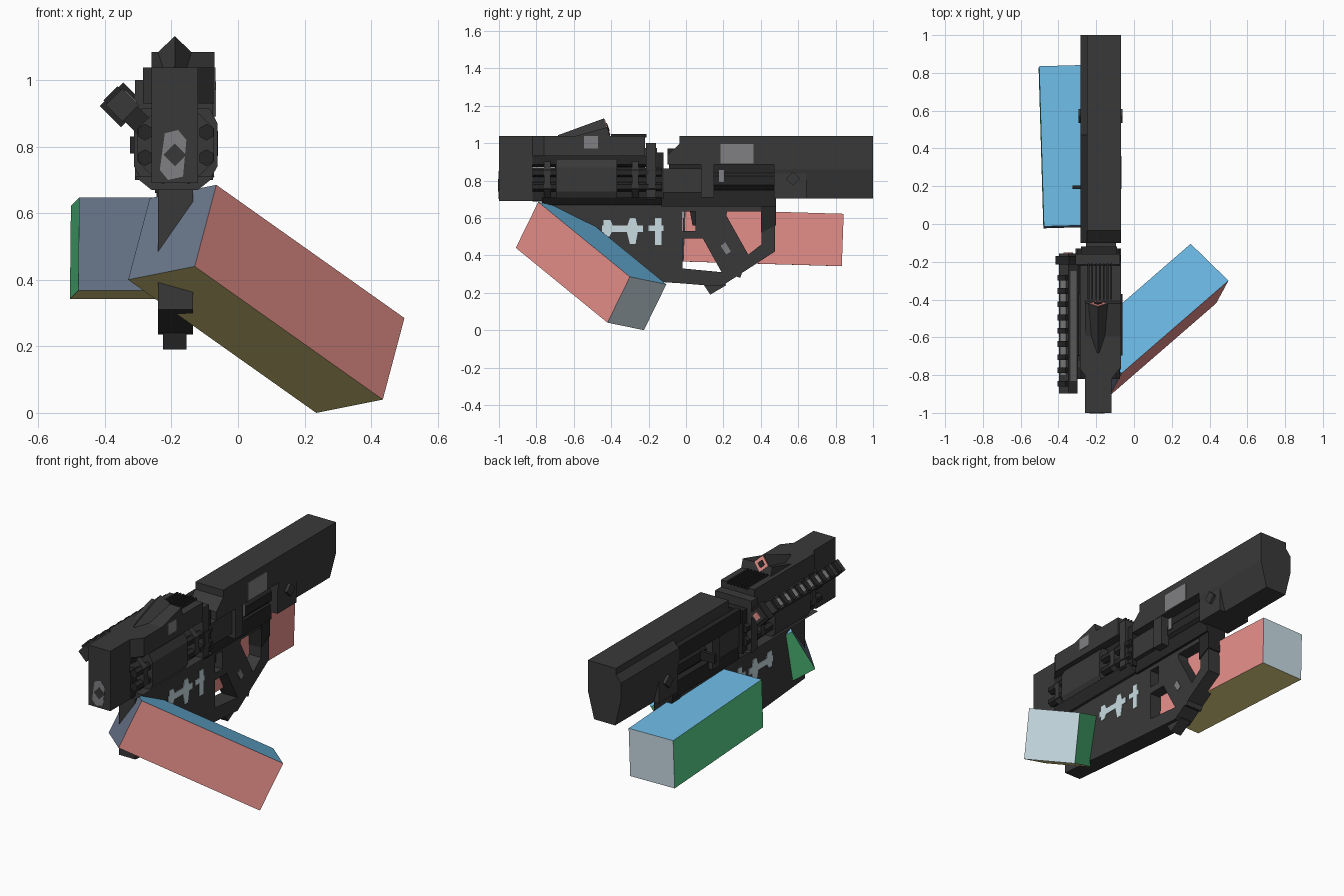
import bpy, bmesh, math
from mathutils import Vector, Matrix

if "Cube" in bpy.data.objects:
    bpy.data.objects.remove(bpy.data.objects["Cube"])

def lin(c):
    c /= 255
    return c / 12.92 if c <= 0.04045 else ((c + 0.055) / 1.055) ** 2.4

def material(name, r, g, b):
    m = bpy.data.materials.new(name)
    m.use_nodes = True
    col = (lin(r), lin(g), lin(b), 1)
    m.diffuse_color = col
    bsdf = next(n for n in m.node_tree.nodes if n.type == 'BSDF_PRINCIPLED')
    bsdf.inputs["Base Color"].default_value = col
    return m

CHAR = material("charcoal", 57, 57, 57)
DARK = material("black metal", 38, 38, 38)
GREY = material("worn grey", 128, 128, 130)
PALE = material("pale paint", 200, 220, 226)
RED = material("salmon red", 232, 145, 140)
BLUE = material("sky blue", 112, 192, 236)
GREEN = material("green", 88, 210, 138)
YELLOW = material("yellow", 240, 226, 140)
STEEL = material("steel blue", 106, 119, 140)
ICE = material("ice grey", 205, 224, 232)

def finish(name, bm, *mats):
    bmesh.ops.recalc_face_normals(bm, faces=bm.faces)
    me = bpy.data.meshes.new(name)
    bm.to_mesh(me)
    bm.free()
    for m in mats:
        me.materials.append(m)
    ob = bpy.data.objects.new(name, me)
    bpy.context.collection.objects.link(ob)
    return ob

def extrude(name, pts, a, b, mat, axis='X'):
    """Profile in (y,z) extruded along X, or in (x,z) extruded along Y."""
    bm = bmesh.new()
    def at(p, d):
        return (d, p[0], p[1]) if axis == 'X' else (p[0], d, p[1])
    lo = [bm.verts.new(at(p, a)) for p in pts]
    hi = [bm.verts.new(at(p, b)) for p in pts]
    bm.faces.new(lo)
    bm.faces.new(hi)
    n = len(pts)
    for i in range(n):
        j = (i + 1) % n
        bm.faces.new((lo[i], lo[j], hi[j], hi[i]))
    return finish(name, bm, mat)

def box(name, x0, x1, y0, y1, z0, z1, mat=CHAR):
    return extrude(name, [(y0, z0), (y1, z0), (y1, z1), (y0, z1)], x0, x1, mat)

def rod(name, x, z, r, y0, y1, mat, sides=8, turn=0.5):
    pts = [(x + r * math.cos((i + turn) * math.tau / sides),
            z + r * math.sin((i + turn) * math.tau / sides)) for i in range(sides)]
    return extrude(name, pts, y0, y1, mat, 'Y')

# Two long blocks: each side has its own colour
def colour_block(name, corner, length, depth, width):
    p, l, d, w = map(Vector, (corner, length, depth, width))
    bm = bmesh.new()
    v = {(i, j, k): bm.verts.new(p + i * l + j * d + k * w)
         for i in (0, 1) for j in (0, 1) for k in (0, 1)}
    ring = ((0, 0), (1, 0), (1, 1), (0, 1))
    for axis in range(3):
        for s in (0, 1):
            f = bm.faces.new([v[c[:axis] + (s,) + c[axis:]] for c in ring])
            f.material_index = axis * 2 + s
    finish(name, bm, STEEL, ICE, BLUE, YELLOW, RED, GREEN)

colour_block("front_block", (-.065, -.79, .685), (.565, .49, -.40),
             (-.065, -.12, -.245), (-.20, .195, -.04))
colour_block("rear_block", (-.197, -.005, .647), (-.025, .848, -.025),
             (-.003, -.01, -.28), (-.28, -.008, 0))

# Muzzle housing
box("muzzle", -.26, -.12, -1, -.82, .69, 1.037)
extrude("muzzle_worn_patch", [(-.235, .73), (-.21, .70), (-.165, .71), (-.155, .82),
        (-.18, .85), (-.22, .84)], -1.002, -.99, GREY, 'Y')
rod("muzzle_bore", -.19, .775, .034, -1.004, -.99, CHAR, 4, 0)

# Top cover, widening behind the muzzle
bm = bmesh.new()
outline = [(-.26, -.82), (-.26, -.80), (-.285, -.77), (-.285, -.22), (-.07, -.22),
           (-.07, -.76), (-.12, -.82)]
base = bm.faces.new([bm.verts.new((x, y, .93)) for x, y in outline])
ext = bmesh.ops.extrude_face_region(bm, geom=[base])
bmesh.ops.translate(bm, vec=(0, 0, .107),
                    verts=[g for g in ext["geom"] if isinstance(g, bmesh.types.BMVert)])
finish("top_cover", bm, CHAR)
box("cover_underside", -.25, -.12, -.82, -.2, .89, .93, DARK)
box("front_core", -.25, -.12, -.82, -.12, .69, .845, DARK)
extrude("front_keel", [(-.31, .71), (-.26, .67), (-.12, .67), (-.07, .71)],
        -.77, -.13, CHAR, 'Y')
box("cover_worn_patch", -.071, -.067, -.545, -.47, .97, 1.037, GREY)

# Drum with bundled rods and collars
cx, cz = -.187, .805
drum = [(-.29, .70), (-.085, .70), (-.062, .74), (-.062, .87), (-.085, .915),
        (-.29, .915), (-.312, .87), (-.312, .74)]
extrude("drum", drum, -.695, -.37, CHAR, 'Y')
for i in range(8):
    a = (i + .5) * math.tau / 8
    rod(f"drum_rod_{i + 1}", cx + .1 * math.cos(a), cz + .1 * math.sin(a), .025,
        -.82, -.13, DARK, 6)
for i, y in enumerate((-.76, -.29, -.2)):
    rod(f"drum_collar_{i + 1}", cx, cz, .125, y, y + .035, CHAR)

# Raised sight: ramp, cooling fins and pitched diamond tube
extrude("sight_ramp", [(-.62, 1.03), (-.42, 1.085), (-.405, 1.03)], -.26, -.07, CHAR)
sight = rod("sight_tube", 0, 0, .05, -.13, .13, CHAR, 4, 0)
rim = rod("sight_rim", 0, 0, .045, .13, .134, RED, 4, 0)
bore = rod("sight_bore", 0, 0, .022, .134, .138, DARK, 4, 0)
for o in (sight, rim, bore):
    o.matrix_world = Matrix.Translation((-.19, -.545, 1.04)) @ Matrix.Rotation(.35, 4, 'X')
for i in range(7):
    x = -.245 + i * .02
    box(f"cooling_fin_{i + 1}", x, x + .009, -.4, -.21, 1.03, 1.048, DARK)

# Rear clamp and neck
box("rear_clamp", -.31, -.075, -.215, -.16, .70, 1.0)
box("rear_clamp_step", -.28, -.09, -.16, -.12, .70, .95, DARK)

# Tilted side tube with rail teeth, clamp and mounting arm
tilt = Matrix.Translation((-.348, 0, .925)) @ Matrix.Rotation(math.radians(45), 4, 'Y')
side = [box("side_tube", -.035, .035, -.897, -.155, -.035, .035, CHAR),
        box("side_tube_stripe", -.024, .024, -.83, -.25, .034, .038, GREY),
        box("side_tube_left_stripe", -.038, -.034, -.80, -.30, -.02, .02, GREY),
        box("side_tube_tip", -.018, .018, -.155, -.15, -.018, .018, RED),
        box("side_clamp", -.045, .045, -.215, -.17, -.05, .05, DARK),
        box("side_mount", .03, .14, -.70, -.22, -.03, .03, DARK)]
for i in range(9):
    y = -.86 + i * .07
    side.append(box(f"side_tooth_{i + 1}", -.05, -.03, y, y + .03, -.03, .03, DARK))
for o in side:
    o.matrix_world = tilt

# Barrel and receiver between front and stock
rod("barrel", -.175, .80, .066, -.14, .48, DARK)
box("receiver_block", -.255, -.095, -.125, .08, .735, .865)
box("receiver_floor", -.25, -.12, -.13, .48, .66, .75, DARK)
box("receiver_spine", -.22, -.13, -.09, .48, .84, .90, DARK)
box("receiver_band", -.275, -.072, .08, .15, .71, .89)
box("side_pin", -.325, -.22, .185, .205, .78, .83, DARK)
box("receiver_worn_patch", -.104, -.096, .175, .205, .79, .86, GREY)

# Stock
extrude("stock_top", [(-.1, .885), (-.1, .935), (-.035, .995), (-.035, 1.037),
        (1, 1.037), (1, .885)], -.25, -.07, CHAR)
box("stock_left_rail", -.283, -.25, -.1, .47, .885, .97, DARK)
extrude("stock_rear", [(-.25, 1.0), (-.283, .96), (-.283, .86), (-.245, .705),
        (-.11, .705), (-.07, .86), (-.07, 1.0)], .47, 1, CHAR, 'Y')
box("stock_side_plate", -.277, -.076, .47, .645, .705, .885)
extrude("stock_stud", [(.535, .81), (.572, .772), (.61, .81), (.572, .847)],
        -.295, -.06, CHAR)
box("stock_worn_panel", -.072, -.066, .185, .36, .89, .995, GREY)

# Lower frame with trigger, grip and rear openings
X0, X1 = -.24, -.135
frame = {
    "frame_front": [(-.75, .70), (-.02, .70), (-.02, .25), (-.1, .255), (-.75, .31)],
    "frame_top": [(-.02, .635), (.475, .635), (.475, .71), (-.02, .71)],
    "frame_trigger_floor": [(-.02, .49), (.09, .49), (.06, .53), (-.02, .53)],
    "frame_grip": [(.05, .66), (.22, .66), (.217, .61), (.335, .40), (.29, .28),
                   (.19, .31), (.09, .49), (.05, .53)],
    "frame_bottom": [(-.02, .33), (.19, .31), (.335, .405), (.405, .46), (.475, .42),
                     (.19, .235), (.10, .24), (-.02, .25)],
    "frame_rear": [(.405, .66), (.475, .66), (.475, .42), (.405, .46)],
}
for name, pts in frame.items():
    extrude(name, pts, X0, X1, CHAR)
extrude("trigger", [(.02, .64), (.05, .64), (.05, .56), (.035, .56)], -.20, -.175, DARK)
extrude("grip_toe", [(.09, .25), (.13, .19), (.215, .24), (.2, .27)], -.225, -.155, CHAR)
extrude("rear_guard", [(.40, .52), (.48, .56), (.48, .67), (.40, .67)], -.245, -.13, DARK)

# Painted marks on both sides of the frame
marks = {
    "mark_bar": ([(-.45, .525), (-.23, .525), (-.23, .56), (-.45, .56)], PALE),
    "mark_left": ([(-.44, .59), (-.405, .59), (-.385, .545), (-.41, .50), (-.44, .50)], PALE),
    "mark_middle": ([(-.30, .46), (-.27, .46), (-.255, .54), (-.27, .60), (-.30, .60),
                     (-.32, .54)], PALE),
    "mark_right": ([(-.165, .455), (-.13, .455), (-.13, .60), (-.165, .60)], PALE),
    "mark_right_bar": ([(-.20, .53), (-.12, .53), (-.12, .56), (-.20, .56)], PALE),
    "grip_worn_patch": ([(.185, .45), (.21, .47), (.24, .42), (.215, .405)], GREY),
}
for name, (pts, mat) in marks.items():
    extrude(name, pts, X1 - .001, X1 + .003, mat)
    extrude(name + "_far", pts, X0 - .003, X0 + .001, mat)
